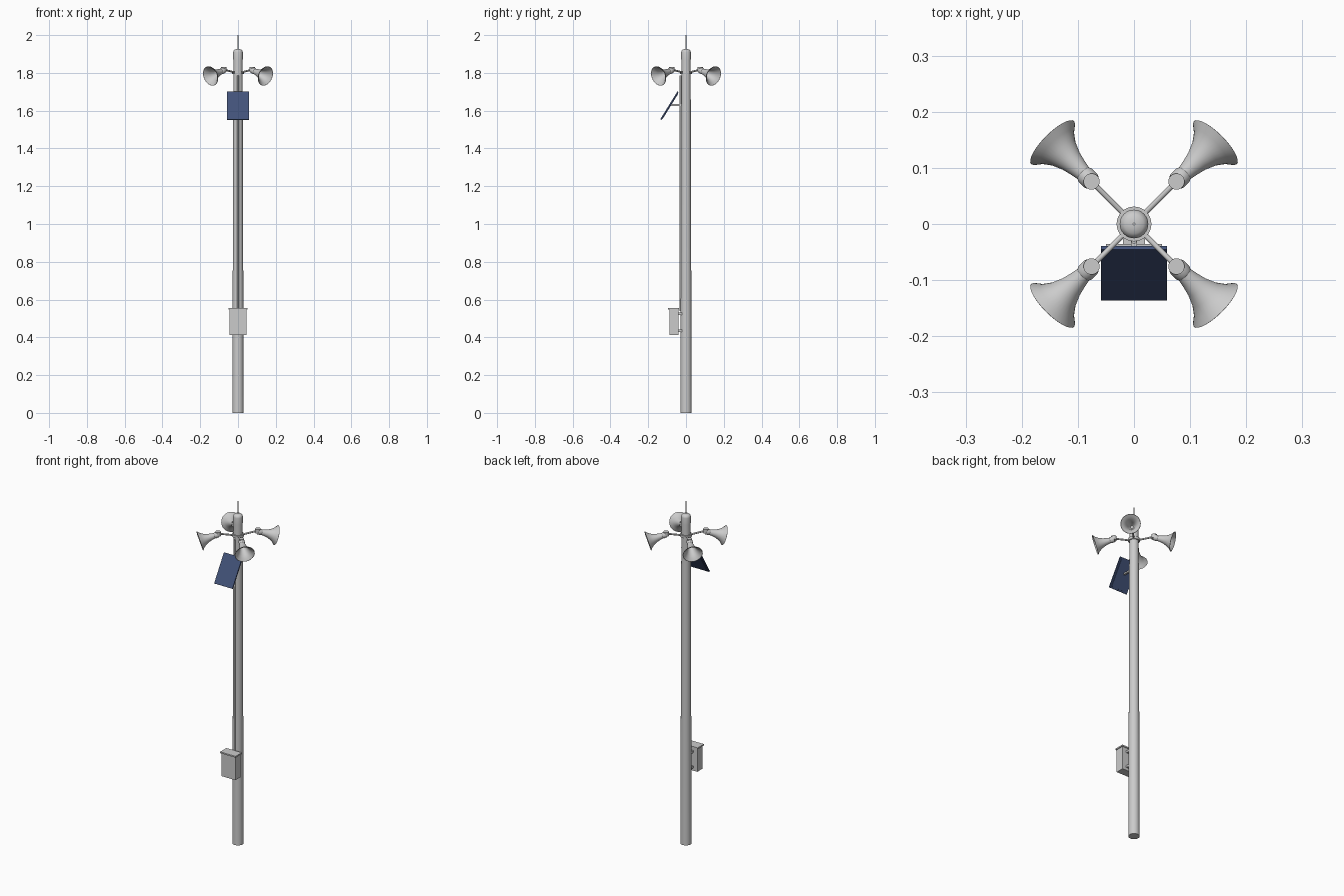
import bpy, bmesh
from math import radians, pi, sin, cos, atan2
from mathutils import Vector, Matrix

if "Cube" in bpy.data.objects:
    bpy.data.objects.remove(bpy.data.objects["Cube"])


def finish(name, bm, smooth=True, mat=None):
    bmesh.ops.recalc_face_normals(bm, faces=bm.faces)
    me = bpy.data.meshes.new(name)
    bm.to_mesh(me)
    bm.free()
    ob = bpy.data.objects.new(name, me)
    bpy.context.collection.objects.link(ob)
    if mat:
        me.materials.append(mat)
    if smooth:
        bpy.ops.object.select_all(action='DESELECT')
        ob.select_set(True)
        bpy.context.view_layer.objects.active = ob
        bpy.ops.object.shade_smooth_by_angle(angle=radians(35))
    return ob


def lathe(name, profile, matrix=Matrix(), n=32):
    """Revolve (radius, height) points around local z."""
    bm = bmesh.new()
    vs = [bm.verts.new((r, 0, z)) for r, z in profile]
    es = [bm.edges.new(p) for p in zip(vs, vs[1:])]
    bmesh.ops.spin(bm, geom=vs + es, cent=(0, 0, 0), axis=(0, 0, 1),
                   angle=2 * pi, steps=n)
    bmesh.ops.remove_doubles(bm, verts=bm.verts, dist=1e-5)
    bm.transform(matrix)
    return finish(name, bm)


def rod(name, a, b, r, n=16):
    a, b = Vector(a), Vector(b)
    m = Matrix.Translation(a) @ (b - a).to_track_quat('Z', 'Y').to_matrix().to_4x4()
    h = (b - a).length
    return lathe(name, [(0, 0), (r, 0), (r, h), (0, h)], m, n)


def box(name, lo, hi, matrix=Matrix(), mat=None):
    lo, hi = Vector(lo), Vector(hi)
    bm = bmesh.new()
    bmesh.ops.create_cube(bm, size=1)
    bmesh.ops.scale(bm, vec=hi - lo, verts=bm.verts)
    bmesh.ops.translate(bm, vec=(lo + hi) / 2, verts=bm.verts)
    bm.transform(matrix)
    return finish(name, bm, False, mat)


# Tapered pole, rounded cap, antenna
lathe("pole", [(0, 0), (.03, 0), (.0245, 1.88), (0, 1.88)])
lathe("pole_cap", [(0, 1.872), (.0255, 1.872), (.0255, 1.91), (.0235, 1.918),
                   (.017, 1.924), (.008, 1.926), (0, 1.927)])
rod("antenna", (0, 0, 1.92), (0, 0, 2.0), .0025, 12)

# Collar that carries the speaker arms
lathe("speaker_collar", [(.024, 1.795), (.031, 1.795), (.031, 1.81),
                         (.024, 1.81), (.024, 1.795)])

# Four horn speakers on diagonal arms, tilted downwards
tilt = radians(17)
horn = [(0, 0), (.0155, 0), (.0165, .003), (.0165, .018), (.0145, .022),
        (.0165, .034), (.0215, .055), (.030, .076), (.041, .092), (.0525, .102),
        (.054, .104), (.052, .105), (.040, .095), (.029, .079), (.020, .058),
        (.014, .036), (.008, .026), (0, .024)]
for i in range(4):
    spin = Matrix.Rotation(pi / 4 + i * pi / 2, 4, 'Z')
    rod(f"speaker_arm_{i+1}", spin @ Vector((.022, 0, 1.802)),
        spin @ Vector((.108, 0, 1.818)), .0048)
    rod(f"speaker_pivot_{i+1}", spin @ Vector((.107, 0, 1.806)),
        spin @ Vector((.107, 0, 1.830)), .0145, 20)
    lathe(f"horn_{i+1}", horn, spin @ Matrix.Translation((.106, 0, 1.814))
          @ Matrix.Rotation(pi / 2 + tilt, 4, 'Y'))

# Solar panel leaning out from the pole; local z runs up the slope
blue = bpy.data.materials.new("panel_blue")
blue.diffuse_color = (.055, .085, .19, 1)
blue.use_nodes = True
blue.node_tree.nodes["Principled BSDF"].inputs["Base Color"].default_value = blue.diffuse_color
slope = Matrix.Translation((0, -.0875, 1.626)) @ Matrix.Rotation(-atan2(.09, .146), 4, 'X')
box("solar_panel", (-.059, -.004, -.0865), (.059, .003, .0865), slope, blue)
box("panel_back_plate", (-.05, .003, -.078), (.05, .006, .078), slope, blue)
box("panel_bracket", (-.005, -.085, 1.626), (.005, -.022, 1.635))

# Cable conduit up the front of the pole
rod("cable_conduit", (0, -.03, .54), (0, -.03, 1.785), .005)

# Control box with overhanging lid and two mounts
box("control_box", (-.045, -.088, .413), (.045, -.04, .55))
box("control_box_lid", (-.05, -.094, .548), (.05, -.036, .556))
for i, z in enumerate((.435, .525)):
    box(f"box_mount_{i+1}", (-.02, -.042, z - .006), (.02, -.02, z + .006))
